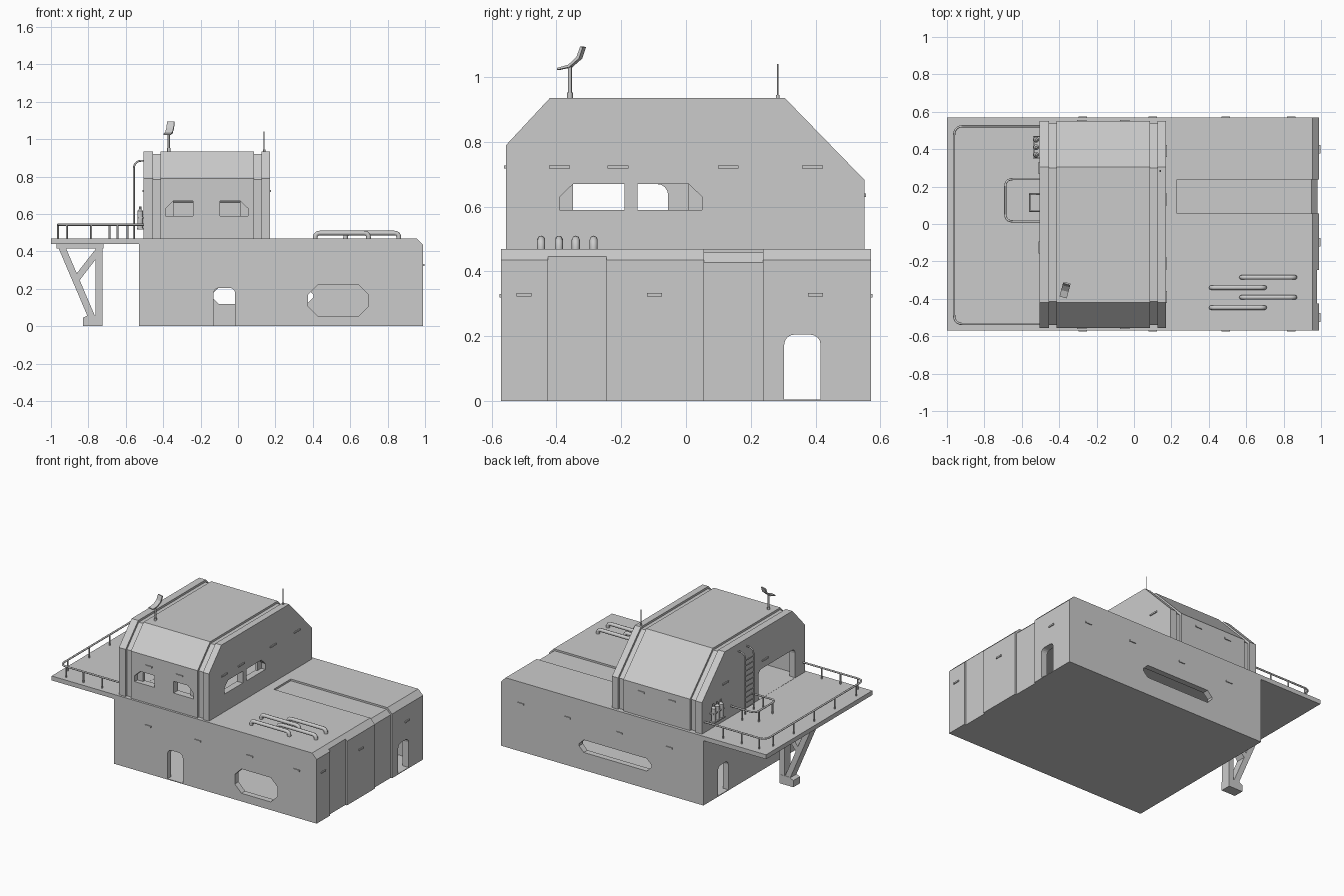
import bpy, bmesh, math
from mathutils import Vector, Matrix

if "Cube" in bpy.data.objects:
    bpy.data.objects.remove(bpy.data.objects["Cube"])


def obj_from_bm(name, bm):
    bmesh.ops.recalc_face_normals(bm, faces=bm.faces[:])
    me = bpy.data.meshes.new(name)
    bm.to_mesh(me)
    bm.free()
    ob = bpy.data.objects.new(name, me)
    bpy.context.collection.objects.link(ob)
    return ob


def loft(name, axis, stations):
    """stations: (position along axis, 2D profile); x -> (y,z), y -> (x,z)"""
    bm = bmesh.new()
    rings = []
    for t, pts in stations:
        rings.append([bm.verts.new((t, a, b) if axis == 'x' else (a, t, b)) for a, b in pts])
    n = len(rings[0])
    for r0, r1 in zip(rings, rings[1:]):
        for i in range(n):
            bm.faces.new((r0[i], r0[(i + 1) % n], r1[(i + 1) % n], r1[i]))
    bm.faces.new(rings[0])
    bm.faces.new(rings[-1])
    return obj_from_bm(name, bm)


def prism(name, axis, lo, hi, pts):
    return loft(name, axis, [(lo, pts), (hi, pts)])


def rect(a0, a1, b0, b1):
    return [(a0, b0), (a1, b0), (a1, b1), (a0, b1)]


def box(name, x0, x1, y0, y1, z0, z1):
    return prism(name, 'y', y0, y1, rect(x0, x1, z0, z1))


def arch(a0, a1, b0, b1, r=0.03):
    pts = [(a0, b0), (a1, b0)]
    for cx, start in ((a1 - r, 0), (a0 + r, 90)):
        for k in range(5):
            t = math.radians(start + k * 22.5)
            pts.append((cx + r * math.cos(t), b1 - r + r * math.sin(t)))
    return pts


def octagon(a0, a1, b0, b1, c):
    return [(a0 + c, b0), (a1 - c, b0), (a1, b0 + c), (a1, b1 - c),
            (a1 - c, b1), (a0 + c, b1), (a0, b1 - c), (a0, b0 + c)]


def cut(ob, cutters):
    bpy.context.view_layer.objects.active = ob
    for c in cutters:
        c.hide_render = True
        m = ob.modifiers.new("cut", 'BOOLEAN')
        m.operation, m.solver, m.object = 'DIFFERENCE', 'EXACT', c
        bpy.ops.object.modifier_apply(modifier=m.name)
        bpy.data.objects.remove(c)


def tube(name, pts, r, fillet=0.0):
    """round bar along a path with rounded corners"""
    P = [Vector(p) for p in pts]
    path = [P[0]]
    for a, b, c in zip(P, P[1:], P[2:]):
        p0 = b + (a - b).normalized() * fillet
        p1 = b + (c - b).normalized() * fillet
        for k in range(6):
            t = k / 5
            path.append(p0 * (1 - t) ** 2 + b * 2 * t * (1 - t) + p1 * t * t)
    path.append(P[-1])
    cu = bpy.data.curves.new(name, 'CURVE')
    cu.dimensions, cu.bevel_depth, cu.bevel_resolution, cu.use_fill_caps = '3D', r, 2, True
    s = cu.splines.new('POLY')
    s.points.add(len(path) - 1)
    for q, p in zip(s.points, path):
        q.co = (*p, 1)
    ob = bpy.data.objects.new(name, cu)
    bpy.context.collection.objects.link(ob)
    return ob


# Lower hall: hollow shell with doors, windows and recessed strips
hall = prism("lower_hall", 'y', -0.57, 0.57,
             [(-0.53, 0), (0.99, 0), (0.99, 0.435), (0.955, 0.47), (-0.53, 0.47)])
cut(hall, [
    box("c", -0.49, 0.945, -0.53, 0.53, 0.005, 0.425),
    prism("c", 'x', -0.6, 1.1, arch(0.303, 0.415, 0.005, 0.205)),
    prism("c", 'y', -0.6, -0.5, arch(-0.13, -0.015, 0.005, 0.205)),
    prism("c", 'y', -0.6, -0.5, octagon(0.375, 0.695, 0.055, 0.22, 0.05)),
    prism("c", 'y', 0.5, 0.6, octagon(-0.14, 0.403, 0.12, 0.205, 0.035)),
    box("c", 0.978, 1.1, -0.425, -0.245, -0.1, 0.5),
    prism("c", 'y', 0.055, 0.237, [(0.23, 0.5), (0.23, 0.458), (0.95, 0.458),
                                   (0.98, 0.428), (0.98, -0.1), (1.1, -0.1), (1.1, 0.5)]),
])


# Upper cabin: sloped profile with two grooves running round it
def cabin_profile(d, base=0.465):
    k = 0.414 * d
    return [(-0.555 + d, base), (-0.555 + d, 0.79 - k), (-0.42 + k, 0.935 - d),
            (0.305 - k, 0.935 - d), (0.55 - d, 0.683 - k), (0.55 - d, base)]


steps = [(-0.505, 0), (-0.455, 0), (-0.455, .014), (-0.415, .014), (-0.415, 0),
         (0.085, 0), (0.085, .014), (0.125, .014), (0.125, 0), (0.17, 0)]
cabin = loft("upper_cabin", 'x', [(x, cabin_profile(d)) for x, d in steps])
cuts = [prism("c", 'x', -0.46, 0.125, cabin_profile(0.05, 0.4)),
        prism("c", 'x', -0.6, -0.44, arch(-0.45, -0.055, 0.471, 0.67, 0.035))]


# Windows: square opening plus a recess with one cut corner
def window(axis, lo, hi, rlo, rhi, inner, outer):
    sgn = 1 if inner > outer else -1
    tip = outer + sgn * 0.042
    cuts.append(prism("c", axis, lo, hi, rect(min(inner, tip), max(inner, tip), 0.59, 0.67)))
    cuts.append(prism("c", axis, rlo, rhi, [(inner, 0.59), (inner, 0.67), (tip, 0.67),
                                            (outer, 0.63), (outer, 0.59)]))


window('x', 0.1, 0.2, 0.14, 0.2, -0.19, -0.39)
window('x', 0.1, 0.2, 0.14, 0.2, -0.15, 0.05)
window('y', -0.6, -0.48, -0.6, -0.525, -0.24, -0.387)
window('y', -0.6, -0.48, -0.6, -0.525, -0.096, 0.053)
cut(cabin, cuts)

# Side deck and its braced leg
box("side_deck", -1.0, -0.53, -0.57, 0.57, 0.44, 0.47)
leg_parts = {
    "leg_foot": [(-0.83, 0), (-0.725, 0), (-0.725, 0.06), (-0.80, 0.06), (-0.83, 0.045)],
    "leg_post": rect(-0.762, -0.725, 0.05, 0.415),
    "leg_diagonal": [(-0.965, 0.43), (-0.805, 0.055), (-0.765, 0.055), (-0.925, 0.43)],
    "leg_brace": [(-0.872, 0.27), (-0.855, 0.235), (-0.74, 0.385), (-0.755, 0.42)],
    "leg_head": rect(-0.97, -0.72, 0.415, 0.44),
}
for i, (nm, pts) in enumerate(leg_parts.items()):
    w = 0.035 - 0.001 * i
    prism(nm, 'y', -w, w, pts)

# Deck railings with posts
RZ = 0.543
tube("deck_rail", [(-0.5, 0.523, RZ), (-0.962, 0.523, RZ), (-0.962, -0.535, RZ),
                   (-0.5, -0.535, RZ)], 0.006, 0.05)
tube("ladder_rail", [(-0.5, 0.24, RZ), (-0.688, 0.24, RZ), (-0.688, 0.014, RZ),
                     (-0.5, 0.014, RZ)], 0.006, 0.04)
posts = [(x, y) for x in (-0.915, -0.785, -0.645) for y in (0.523, -0.535)]
posts += [(-0.962, y) for y in (-0.45, -0.22, 0.0, 0.22, 0.44)]
posts += [(-0.59, 0.24), (-0.59, 0.014), (-0.688, 0.2), (-0.688, 0.055)]
for x, y in posts:
    tube("rail_post", [(x, y, 0.465), (x, y, RZ)], 0.005)

# Wall ladder
for y in (0.07, 0.16):
    tube("ladder_side", [(-0.557, y, 0.465), (-0.557, y, 0.885), (-0.49, y, 0.885)], 0.005, 0.045)
for k in range(10):
    z = 0.51 + k * 0.036
    tube("ladder_rung", [(-0.557, 0.07, z), (-0.557, 0.16, z)], 0.004)

# Gas bottles on the cabin wall
for y in (0.37, 0.41, 0.45):
    bm = bmesh.new()
    bmesh.ops.create_cone(bm, cap_ends=True, segments=16, radius1=0.015, radius2=0.015, depth=0.09,
                          matrix=Matrix.Translation((-0.523, y, 0.57)))
    bmesh.ops.create_cone(bm, cap_ends=True, segments=16, radius1=0.015, radius2=0.006, depth=0.012,
                          matrix=Matrix.Translation((-0.523, y, 0.621)))
    bmesh.ops.create_cone(bm, cap_ends=True, segments=8, radius1=0.006, radius2=0.006, depth=0.016,
                          matrix=Matrix.Translation((-0.523, y, 0.633)))
    obj_from_bm("gas_bottle", bm)
box("bottle_shelf", -0.54, -0.5, 0.35, 0.47, 0.517, 0.525)
box("bottle_strap", -0.535, -0.5, 0.353, 0.467, 0.575, 0.583)

# Roof pipes
for x, y in ((0.575, -0.285), (0.413, -0.34), (0.575, -0.392), (0.413, -0.447)):
    tube("roof_pipe", [(x, y, 0.46), (x, y, 0.498), (x + 0.285, y, 0.498),
                       (x + 0.285, y, 0.46)], 0.0125, 0.025)

# Small wall lights
def light(axis, wall, c, z, w):
    if axis == 'x':
        box("wall_light", wall - 0.006, wall + 0.006, c - w, c + w, z - 0.005, z + 0.005)
    else:
        box("wall_light", c - w, c + w, wall - 0.006, wall + 0.006, z - 0.005, z + 0.005)


for y in (-0.39, -0.21, 0.13, 0.39):
    light('x', 0.17, y, 0.722, 0.032)
for y in (-0.125, 0.3):
    light('x', -0.505, y, 0.722, 0.032)
for y in (-0.5, -0.097, 0.4):
    light('x', 0.99, y, 0.328, 0.023)
for x in (-0.275, 0.1, 0.49, 0.84):
    light('y', -0.57, x, 0.325, 0.023)
    light('y', 0.57, x, 0.325, 0.023)
for x in (-0.28, -0.05):
    light('y', -0.555, x, 0.722, 0.025)
    light('y', 0.55, x, 0.635, 0.025)

# Roof aerial and dish
tube("aerial_base", [(0.14, 0.283, 0.93), (0.14, 0.283, 0.945)], 0.006)
tube("aerial", [(0.14, 0.283, 0.93), (0.14, 0.283, 1.04)], 0.0025)
tube("dish_base", [(-0.37, -0.358, 0.93), (-0.37, -0.358, 0.952)], 0.009)
tube("dish_mast", [(-0.37, -0.358, 0.93), (-0.37, -0.358, 1.035)], 0.006)
dish = prism("dish", 'x', -0.02, 0.02,
             [(-0.036, 1.022), (0.002, 1.03), (0.034, 1.057), (0.046, 1.092),
              (0.038, 1.094), (0.026, 1.062), (0.0, 1.038), (-0.036, 1.028)])
dish.matrix_world = Matrix.Translation((-0.37, -0.358, 0)) @ Matrix.Rotation(math.radians(-15), 4, 'Z')
